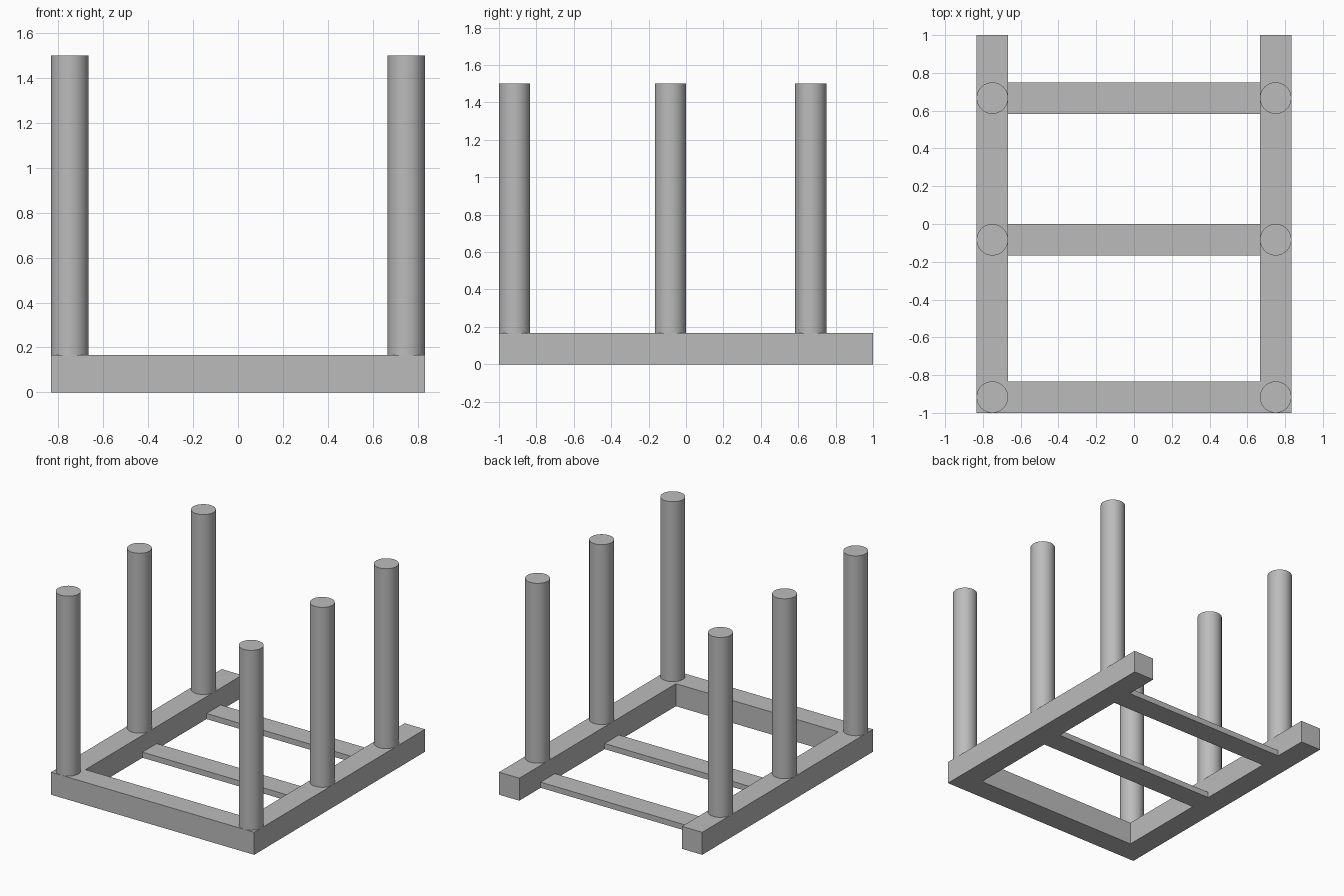
import bpy, bmesh

if "Cube" in bpy.data.objects:
    bpy.data.objects.remove(bpy.data.objects["Cube"])

W = 1 / 6            # beam width and height
X = 5 / 6            # half width of the frame
SLAT_H = W / 4

grey = bpy.data.materials.new("grey")
grey.diffuse_color = (0.5, 0.5, 0.5, 1)
grey.use_nodes = True
grey.node_tree.nodes["Principled BSDF"].inputs["Base Color"].default_value = grey.diffuse_color


def finish(name, bm):
    bmesh.ops.recalc_face_normals(bm, faces=bm.faces)
    mesh = bpy.data.meshes.new(name)
    bm.to_mesh(mesh)
    bm.free()
    mesh.materials.append(grey)
    obj = bpy.data.objects.new(name, mesh)
    bpy.context.collection.objects.link(obj)
    return obj


def prism(name, outline, height):
    bm = bmesh.new()
    face = bm.faces.new([bm.verts.new((x, y, 0)) for x, y in outline])
    top = bmesh.ops.extrude_face_region(bm, geom=[face])["geom"]
    bmesh.ops.translate(bm, vec=(0, 0, height),
                        verts=[v for v in top if isinstance(v, bmesh.types.BMVert)])
    return finish(name, bm)


# U-shaped base frame, open at the back
I = X - W
prism("base_frame", [(-X, -1), (X, -1), (X, 1), (I, 1), (I, -1 + W),
                     (-I, -1 + W), (-I, 1), (-X, 1)], W)

# Thin cross slats, flush with the underside
for name, y in (("middle_slat", -W / 2), ("back_slat", 4 / 6)):
    prism(name, [(-I, y - W / 2), (I, y - W / 2), (I, y + W / 2), (-I, y + W / 2)], SLAT_H)

# Three round posts along each side rail
for side, x in (("left", -0.75), ("right", 0.75)):
    for place, y in (("front", -1 + W / 2), ("middle", -W / 2), ("back", 4 / 6)):
        bpy.ops.mesh.primitive_cylinder_add(vertices=64, radius=W / 2, depth=1.5 - W,
                                            location=(x, y, (1.5 + W) / 2))
        post = bpy.context.object
        post.name = f"{place}_{side}_post"
        post.data.materials.append(grey)
        bpy.ops.object.shade_smooth_by_angle()
